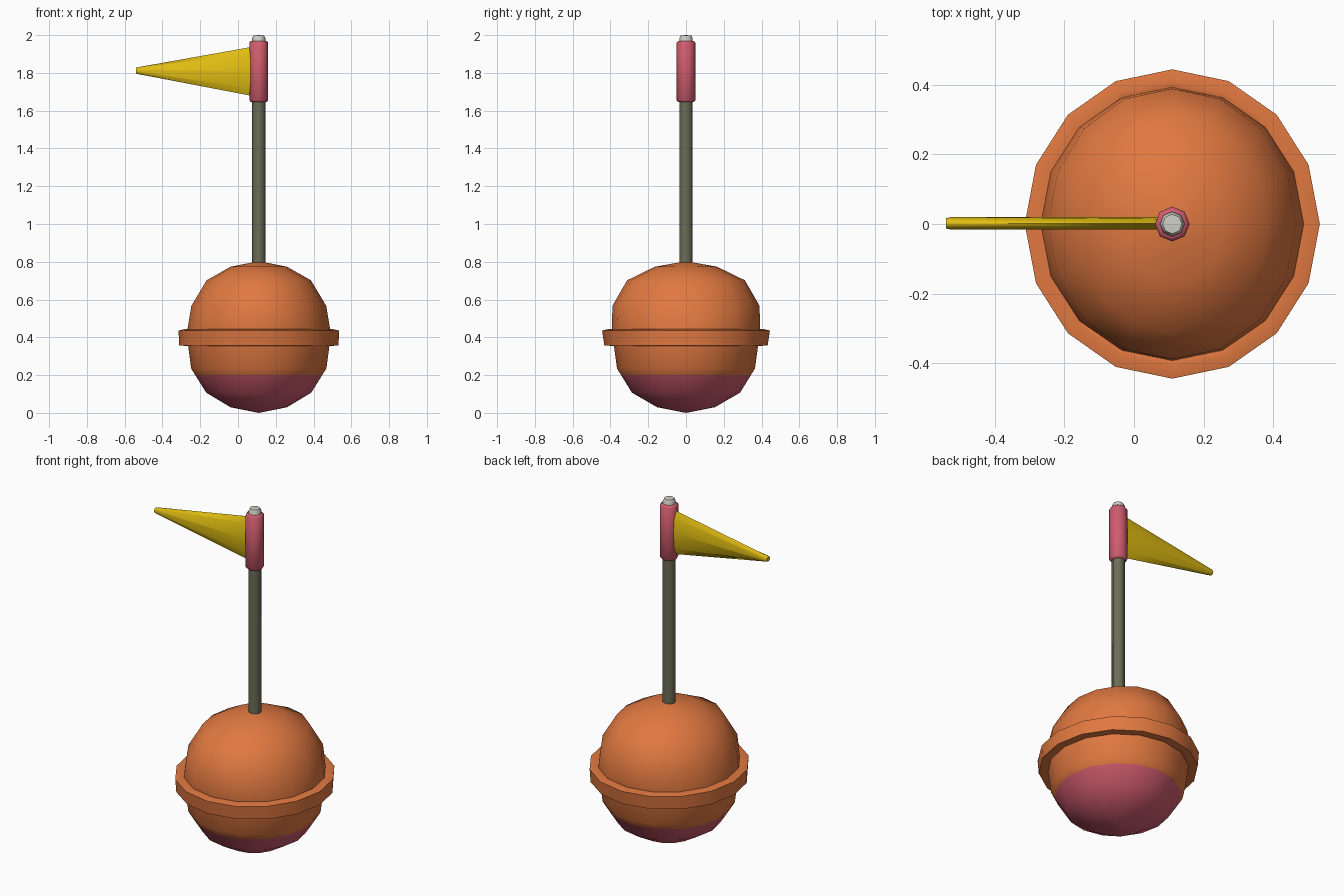
import bpy, bmesh, math

if "Cube" in bpy.data.objects:
    bpy.data.objects.remove(bpy.data.objects["Cube"])

CX = 0.11  # buoy axis sits right of centre, the pennant flies left


def mat(name, rgb):
    m = bpy.data.materials.new(name)
    m.diffuse_color = (*rgb, 1)
    m.use_nodes = True
    m.node_tree.nodes["Principled BSDF"].inputs["Base Color"].default_value = m.diffuse_color
    return m


ORANGE = mat("orange", (0.75, 0.19, 0.052))
PINK = mat("pink", (0.63, 0.107, 0.155))
OLIVE = mat("olive grey", (0.150, 0.152, 0.093))
WHITE = mat("off white", (0.62, 0.62, 0.56))
YELLOW = mat("yellow", (0.75, 0.51, 0.006))


def loft(name, rings, mats, closed=False, smooth=60):
    """Skin a list of point rings; cap both ends unless the loft closes on itself."""
    bm = bmesh.new()
    vs = [[bm.verts.new(p) for p in r] for r in rings]
    n = len(rings[0])
    pairs = list(zip(vs, vs[1:])) + ([(vs[-1], vs[0])] if closed else [])
    for a, b in pairs:
        for i in range(n):
            j = (i + 1) % n
            bm.faces.new((a[i], a[j], b[j], b[i]))
    if not closed:
        bm.faces.new(vs[0][::-1])
        bm.faces.new(vs[-1])
    bmesh.ops.remove_doubles(bm, verts=bm.verts[:], dist=1e-5)
    bmesh.ops.recalc_face_normals(bm, faces=bm.faces[:])
    me = bpy.data.meshes.new(name)
    bm.to_mesh(me)
    bm.free()
    for m in mats:
        me.materials.append(m)
    ob = bpy.data.objects.new(name, me)
    bpy.context.collection.objects.link(ob)
    bpy.ops.object.select_all(action='DESELECT')
    ob.select_set(True)
    bpy.context.view_layer.objects.active = ob
    bpy.ops.object.shade_smooth_by_angle(angle=math.radians(smooth))
    return ob


def lathe(name, profile, n, mats, **kw):
    """Profile points are (radius, z, y stretch)."""
    rings = [[(CX + r * math.cos(t), r * s * math.sin(t), z)
              for t in (2 * math.pi * i / n for i in range(n))]
             for r, z, s in profile]
    return loft(name, rings, mats, **kw)


# float ball, painted pink below the waterline
ball = lathe("float_ball", [
    (0.0001, 0.0, 1), (0.15, 0.03, 1.02), (0.278, 0.107, 1.03), (0.358, 0.235, 1.02),
    (0.38, 0.40, 1.02), (0.378, 0.44, 1.04), (0.357, 0.567, 1.09), (0.276, 0.702, 1.13),
    (0.149, 0.774, 1.10), (0.0001, 0.803, 1)], 16, [ORANGE, PINK])
bm = bmesh.new()
bm.from_mesh(ball.data)
bmesh.ops.bisect_plane(bm, geom=bm.verts[:] + bm.edges[:] + bm.faces[:],
                       plane_co=(0, 0, 0.2), plane_no=(0, 0, 1))
for f in bm.faces:
    f.material_index = 1 if f.calc_center_median().z < 0.2 else 0
bm.to_mesh(ball.data)
bm.free()

# rubbing ring around the middle
lathe("belt_ring", [
    (0.35, 0.365, 1.02), (0.39, 0.355, 1.02), (0.423, 0.357, 1.022),
    (0.424, 0.436, 1.048), (0.39, 0.444, 1.05), (0.35, 0.435, 1.05)],
    16, [ORANGE], closed=True, smooth=70)

# pole with white tip
lathe("pole", [(0.035, 0.72, 1), (0.035, 1.95, 1)], 8, [OLIVE])
lathe("pole_tip", [(0.0355, 1.94, 1), (0.0355, 1.982, 1), (0.028, 1.998, 1),
                   (0.0001, 2.0, 1)], 8, [WHITE])

# pennant sleeve with bevelled rims
lathe("flag_sleeve", [(0.041, 1.645, 1), (0.05, 1.655, 1), (0.05, 1.96, 1),
                      (0.041, 1.97, 1)], 8, [PINK])

# pennant: tapered oval section of constant thickness
sections = [(0.10, 1.807, 0.134, 0.018), (0.065, 1.808, 0.128, 0.018),
            (-0.525, 1.812, 0.019, 0.018), (-0.54, 1.812, 0.015, 0.015)]
loft("pennant", [[(x, 0.002 + hy * math.sin(t), z + hz * math.cos(t))
                  for t in (2 * math.pi * i / 8 for i in range(8))]
                 for x, z, hz, hy in sections], [YELLOW])
